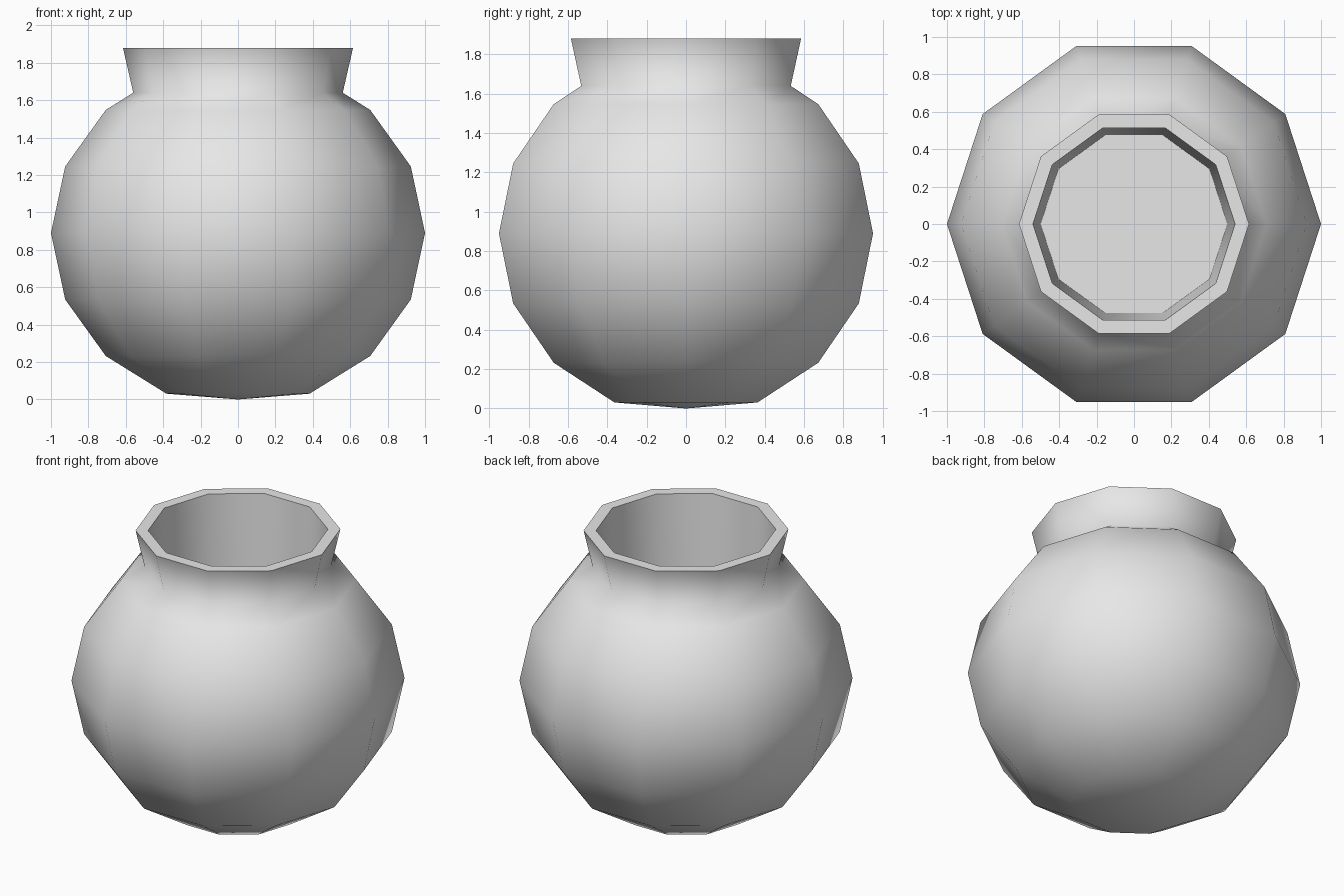
import bpy
import bmesh
from math import cos, sin, radians, tau

SIDES = 10
CENTRE_Z, HALF_HEIGHT = 0.89, 0.93
RIM_Z, FLOOR_Z = 1.88, 0.9

cube = bpy.data.objects.get("Cube")
if cube:
    bpy.data.objects.remove(cube, do_unlink=True)

clay = bpy.data.materials.new("grey_clay")
clay.use_nodes = True
colour = (0.8, 0.8, 0.8, 1)
clay.diffuse_color = colour
clay.node_tree.nodes["Principled BSDF"].inputs["Base Color"].default_value = colour

# Profile: squashed round belly, flared neck, flat rim, tapered inner wall
profile = [(cos(radians(a)), CENTRE_Z + HALF_HEIGHT * sin(radians(a)))
           for a in (-67.5, -45, -22.5, 0, 22.5, 45)]
profile += [(0.56, 1.64), (0.615, RIM_Z), (0.54, RIM_Z), (0.5, FLOOR_Z)]

bm = bmesh.new()
rings = [[bm.verts.new((r * cos(tau * i / SIDES), r * sin(tau * i / SIDES), z))
          for i in range(SIDES)] for r, z in profile]

# Walls between neighbouring rings
for low, high in zip(rings, rings[1:]):
    for i in range(SIDES):
        j = (i + 1) % SIDES
        bm.faces.new((low[i], low[j], high[j], high[i]))

# Shallow pointed base and flat inner floor
tip = bm.verts.new((0, 0, 0))
for i in range(SIDES):
    bm.faces.new((tip, rings[0][(i + 1) % SIDES], rings[0][i]))
bm.faces.new(rings[-1])
bmesh.ops.recalc_face_normals(bm, faces=bm.faces)

mesh = bpy.data.meshes.new("round_vase")
bm.to_mesh(mesh)
bm.free()
mesh.materials.append(clay)
vase = bpy.data.objects.new("round_vase", mesh)
bpy.context.collection.objects.link(vase)

# Smooth body with crisp rim and floor edges
bpy.ops.object.select_all(action="DESELECT")
vase.select_set(True)
bpy.context.view_layer.objects.active = vase
bpy.ops.object.shade_smooth_by_angle(angle=radians(70))
